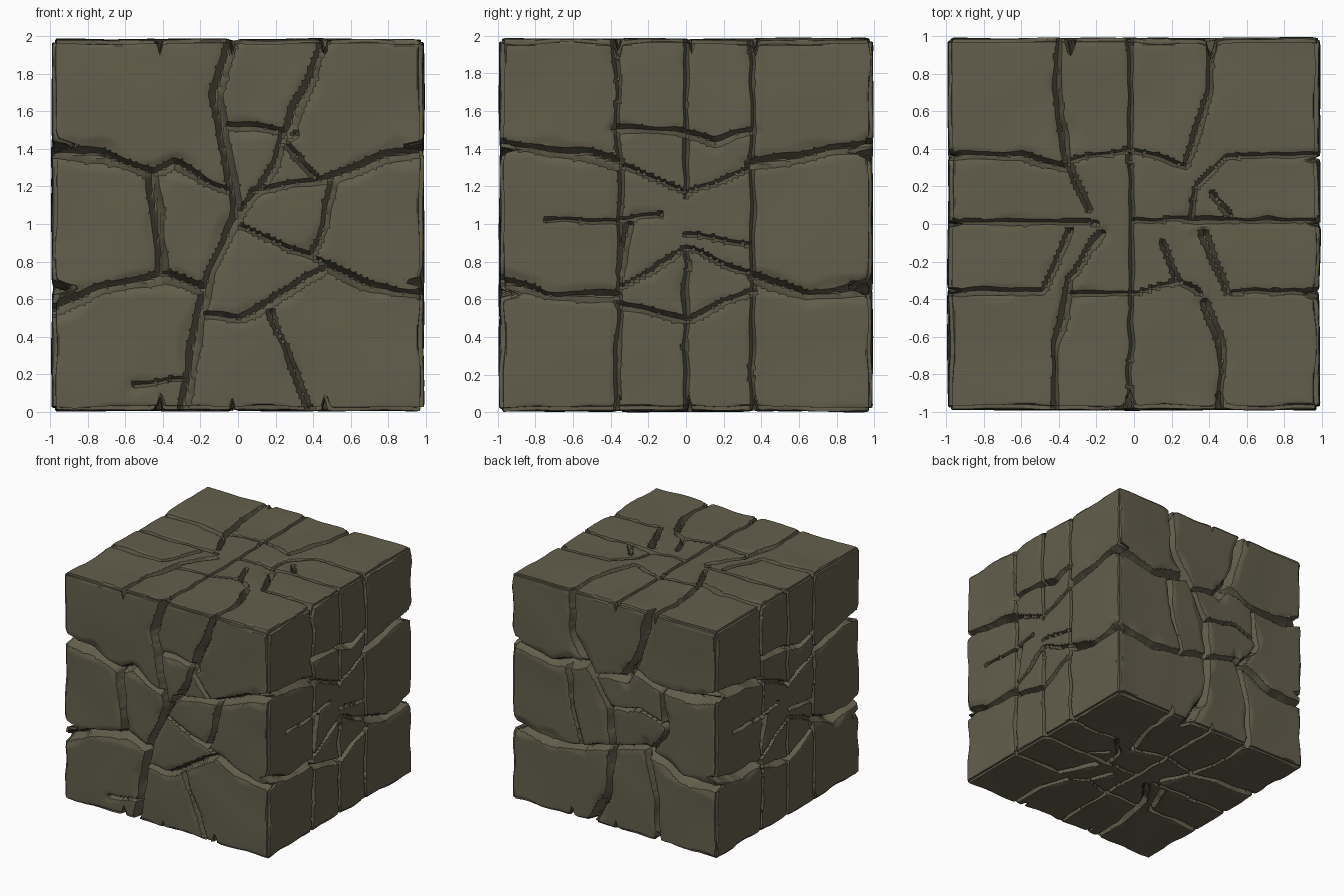
import bpy
import bmesh
import math
from mathutils import Vector, noise

HALF = 1.0          # half the side of the block
CELLS = 130         # grid cells along each side
STEP = 2 * HALF / CELLS
WIDE, MEDIUM, THIN = 0.032, 0.023, 0.015

# Crack paths on each side: half width, then points in hundredths from the centre
FRONT = [
    (WIDE, (-2, 102), (-12, 70), (-6, 40), (0, 5), (-15, -25), (-19, -45), (-24, -70), (-30, -102)),
    (WIDE, (47, 102), (35, 70), (25, 47)),
    (MEDIUM, (25, 47), (16, 25), (0, 5)),
    (WIDE, (-102, 39), (-72, 37), (-46, 27)),
    (MEDIUM, (-46, 27), (-34, 33), (-6, 18)),
    (WIDE, (-46, 27), (-42, -5), (-40, -27)),
    (WIDE, (-102, -47), (-75, -35), (-40, -27), (-19, -34)),
    (MEDIUM, (-8, 53), (10, 52), (30, 48), (25, 44), (40, 26)),
    (WIDE, (102, 40), (80, 37), (50, 25)),
    (MEDIUM, (50, 25), (8, 18)),
    (MEDIUM, (51, 24), (46, 0), (40, -15)),
    (THIN, (0, 0), (30, -14), (48, -20)),
    (WIDE, (102, -37), (72, -34), (48, -22)),
    (MEDIUM, (48, -22), (17, -42), (0, -50), (-19, -47)),
    (MEDIUM, (17, -47), (27, -70), (40, -102)),
    (THIN, (-55, -85), (-27, -82)),
]
BACK = [
    (WIDE, (-42, 102), (-40, 60), (-20, 30), (-5, 5), (-2, -30), (-6, -70), (-25, -102)),
    (WIDE, (35, 102), (24, 60), (10, 35)),
    (MEDIUM, (10, 35), (-20, 30)),
    (WIDE, (-102, 40), (-60, 30), (-28, 38)),
    (WIDE, (102, 40), (70, 33), (45, 35), (16, 45)),
    (WIDE, (-102, -32), (-60, -40), (-30, -35)),
    (MEDIUM, (-30, -35), (-2, -28), (30, -20)),
    (WIDE, (30, -20), (65, -38), (102, -38)),
    (MEDIUM, (-45, 32), (-40, -5), (-30, -35)),
    (MEDIUM, (45, 35), (50, 0), (35, -22)),
    (MEDIUM, (30, -20), (40, -60), (42, -102)),
    (THIN, (-5, 5), (25, 12), (48, 5)),
]
SIDE = [
    (THIN, (-37, 102), (-36, 50), (-34, 20), (-35, -30), (-37, -102)),
    (THIN, (0, 102), (0, 15)),
    (THIN, (0, -12), (0, -102)),
    (THIN, (35, 102), (35, 30), (35, -40), (35, -102)),
    (WIDE, (-102, 43), (-60, 38), (-36, 33)),
    (THIN, (-36, 33), (0, 17), (35, 30)),
    (WIDE, (35, 32), (70, 38), (102, 43)),
    (MEDIUM, (-36, 51), (-5, 50), (15, 44), (35, 50)),
    (WIDE, (-102, -29), (-75, -37), (-36, -38)),
    (THIN, (-36, -35), (0, -12), (35, -27)),
    (WIDE, (35, -28), (65, -38), (102, -33)),
    (MEDIUM, (-36, -42), (0, -50), (35, -35)),
    (THIN, (-75, 3), (-36, 2), (-13, 6)),
    (MEDIUM, (-30, 0), (-35, -25)),
    (THIN, (0, -5), (35, -10)),
]
TOP = [
    (MEDIUM, (-102, 37), (-60, 36), (-37, 30)),
    (MEDIUM, (-40, 102), (-41, 70), (-36, 33), (-24, 8)),
    (THIN, (-36, 33), (-3, 40), (28, 31)),
    (THIN, (-2, 102), (-2, 30), (-1, -30), (-3, -102)),
    (THIN, (-102, 1), (-20, 1)),
    (THIN, (0, 2), (102, 2)),
    (MEDIUM, (41, 102), (40, 70), (28, 31)),
    (THIN, (102, 37), (50, 36), (33, 20), (30, 2)),
    (THIN, (41, 17), (52, 4)),
    (MEDIUM, (-102, -36), (-48, -36), (-34, -4)),
    (MEDIUM, (-17, -5), (-35, -30), (-42, -70), (-42, -102)),
    (THIN, (-35, -37), (0, -37), (24, -30), (35, -37)),
    (MEDIUM, (15, -10), (24, -30)),
    (MEDIUM, (37, -6), (50, -36)),
    (THIN, (50, -36), (102, -36)),
    (MEDIUM, (38, -42), (47, -65), (46, -102)),
]


def segments(paths):
    """Turn crack paths into straight pieces with a bounding box for quick rejection."""
    found = []
    for width, *points in paths:
        for a, b in zip(points, points[1:]):
            a, b = Vector(a) / 100, Vector(b) / 100
            reach = 0.12
            box = (min(a.x, b.x) - reach, max(a.x, b.x) + reach,
                   min(a.y, b.y) - reach, max(a.y, b.y) + reach)
            found.append((a.x, a.y, b.x - a.x, b.y - a.y, (b - a).length_squared, width, box))
    return found


X, Y, Z = Vector((1, 0, 0)), Vector((0, 1, 0)), Vector((0, 0, 1))
front, back, side, top = map(segments, (FRONT, BACK, SIDE, TOP))
# Outward normal, across and up directions, and cracks of each side
SIDES = [(-Y, X, Z, front), (Y, -X, Z, back), (X, Y, Z, side),
         (-X, -Y, Z, side), (Z, X, Y, top), (-Z, X, Y, top)]


def carve(p, across, up, cracks):
    """Depth of the stone surface below the block side, and a slide onto the crack edge."""
    u, v = p.dot(across), p.dot(up)
    border = HALF - max(abs(u), abs(v))
    rough = noise.noise(p * 4)
    depth = 0.012 + 0.012 * noise.noise(p * 2.3)
    slide = Vector()

    # Worn outer edges
    worn = 0.035 + 0.03 * rough
    if border < worn:
        depth += 0.6 * (worn - border)

    # Nearest crack, with a slightly jagged course
    u += 0.014 * noise.noise(p * 7 + X * 9)
    v += 0.014 * noise.noise(p * 7 + Y * 9)
    best = None
    nearest = 0.11
    for ax, ay, dx, dy, length2, width, box in cracks:
        if u < box[0] or u > box[1] or v < box[2] or v > box[3]:
            continue
        t = ((u - ax) * dx + (v - ay) * dy) / length2
        t = min(1, max(0, t))
        ex, ey = u - ax - t * dx, v - ay - t * dy
        gap = math.sqrt(ex * ex + ey * ey)
        if gap - width < nearest:
            nearest = gap - width
            best = (gap, width, ex, ey)
    if best is None:
        return depth, slide

    gap, width, ex, ey = best
    width *= 1 + 0.6 * rough
    # Crisp rims and crack bottoms
    for rim in (0, width):
        if abs(gap - rim) < STEP / 2 and gap > 1e-5:
            if border > 0.06:
                slide = (across * ex + up * ey) * (rim / gap - 1)
            gap = rim
            break
    if gap < width:
        depth += (0.03 + 1.5 * width) * min(1, 1.4 * (1 - gap / width))
    # Chipped shoulders beside the crack
    shoulder = width * (1.9 + 1.8 * noise.noise(p * 5 + Z * 4))
    if gap < shoulder:
        depth += 0.3 * (shoulder - max(gap, width * 0.5))
    return depth, slide


# Remove the default cube
default = bpy.data.objects.get("Cube")
if default:
    bpy.data.objects.remove(default, do_unlink=True)

# Stone block: fine cube carved from all six sides
bm = bmesh.new()
bmesh.ops.create_cube(bm, size=2 * HALF)
bmesh.ops.subdivide_edges(bm, edges=bm.edges[:], cuts=CELLS - 1, use_grid_fill=True)
for vert in bm.verts:
    p = vert.co.copy()
    moved = p.copy()
    for normal, across, up, cracks in SIDES:
        height = p.dot(normal)
        if height < HALF - 0.13:
            continue
        depth, slide = carve(p, across, up, cracks)
        if height > HALF - 1e-4:
            moved += slide
        moved -= normal * max(0, height - HALF + depth)
    vert.co = moved
bmesh.ops.remove_doubles(bm, verts=bm.verts[:], dist=0.001)
lowest = min(vert.co.z for vert in bm.verts)
bmesh.ops.translate(bm, verts=bm.verts[:], vec=Z * -lowest)
bmesh.ops.recalc_face_normals(bm, faces=bm.faces[:])
mesh = bpy.data.meshes.new("stone_block")
bm.to_mesh(mesh)
bm.free()
block = bpy.data.objects.new("stone_block", mesh)
bpy.context.collection.objects.link(block)

# Weathered stone colour
stone = bpy.data.materials.new("olive_grey_stone")
stone.use_nodes = True
colour = (0.125, 0.113, 0.072, 1)
stone.diffuse_color = colour
shader = next(n for n in stone.node_tree.nodes if n.type == 'BSDF_PRINCIPLED')
shader.inputs["Base Color"].default_value = colour
mesh.materials.append(stone)

# Smooth shading with sharp crack rims
for other in bpy.context.selected_objects:
    other.select_set(False)
block.select_set(True)
bpy.context.view_layer.objects.active = block
bpy.ops.object.shade_smooth_by_angle(angle=math.radians(35))
